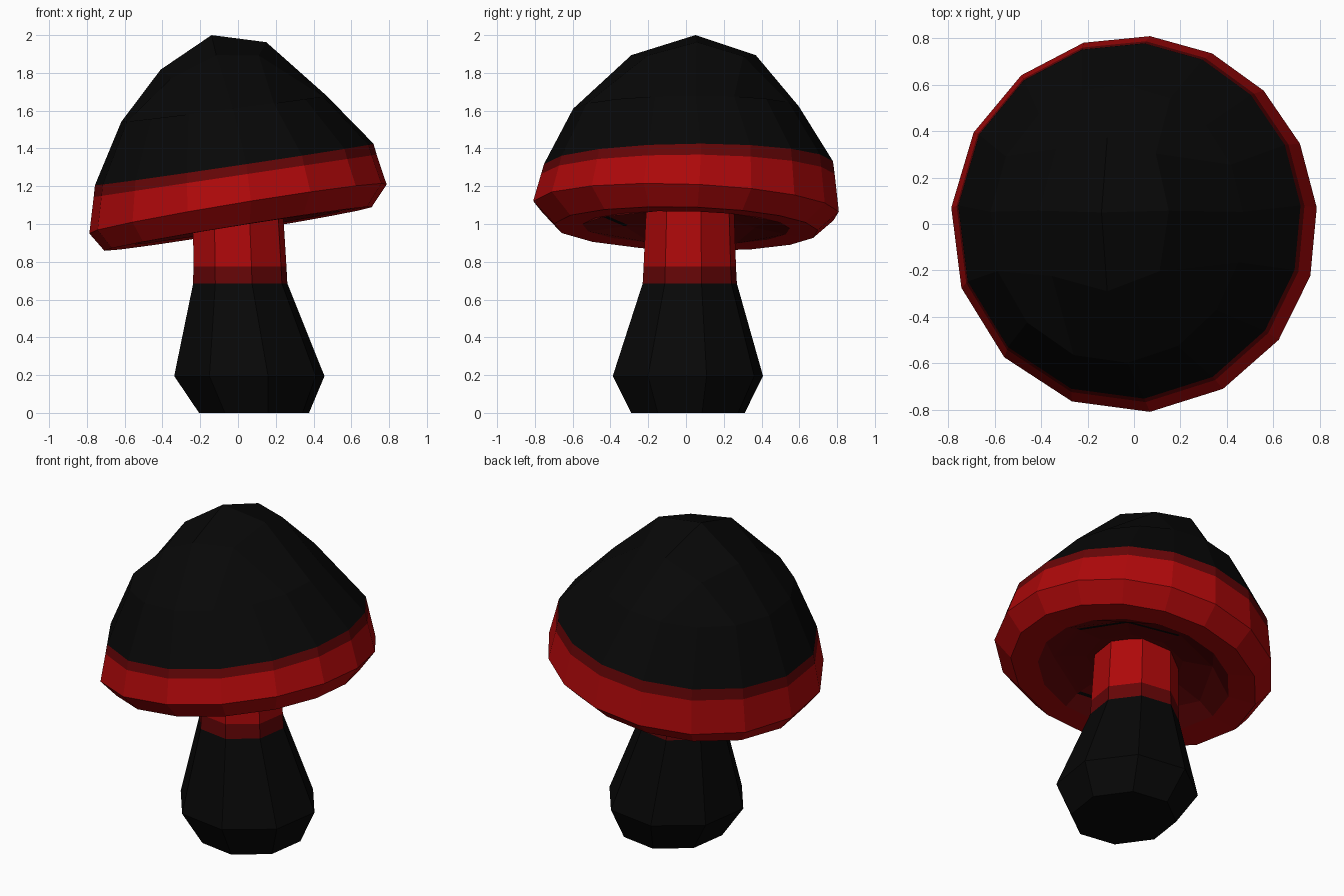
import bpy, bmesh, math

cube = bpy.data.objects.get("Cube")
if cube:
    bpy.data.objects.remove(cube, do_unlink=True)


def material(name, color):
    m = bpy.data.materials.new(name)
    m.use_nodes = True
    m.diffuse_color = (*color, 1)
    bsdf = m.node_tree.nodes["Principled BSDF"]
    bsdf.inputs["Base Color"].default_value = (*color, 1)
    bsdf.inputs["Roughness"].default_value = 0.8
    return m


BLACK, RED, DARK = range(3)
mats = [material("black", (0.0022, 0.0022, 0.0022)),
        material("red", (0.42, 0.0025, 0.003)),
        material("dark red", (0.13, 0.0015, 0.002))]


def ring(bm, sides, spec, turn=0, skew=0, bulge=1, drop=0):
    """Tilted ring; bulge and drop move the odd corners out and down."""
    cx, cy, cz, rx, ry, sx, sy = spec
    verts = []
    for i in range(sides):
        t = math.tau * i / sides
        a = t + math.radians(turn + skew * (math.cos(t) - math.sin(t)))
        k = bulge if i % 2 else 1
        dx, dy = k * rx * math.cos(a), k * ry * math.sin(a)
        z = cz + sx * dx + sy * dy - (drop if i % 2 else 0)
        verts.append(bm.verts.new((cx + dx, cy + dy, z)))
    return verts


def face(bm, verts, colour):
    bm.faces.new(verts).material_index = colour


def band(bm, low, high, colour, marked=(), mark=BLACK):
    n = len(low)
    for i in range(n):
        j = (i + 1) % n
        face(bm, (low[i], low[j], high[j], high[i]), mark if i in marked else colour)


def grid_band(bm, outer, inner, colour):
    """Join 16 outer points to 8 inner ones as a square grid does."""
    for s in range(4):
        o = [outer[(4 * s + k) % 16] for k in range(5)]
        q = [inner[(2 * s + k) % 8] for k in range(3)]
        face(bm, (o[0], o[1], q[1], q[0]), colour)
        face(bm, (o[1], o[2], o[3], q[1]), colour)
        face(bm, (o[3], o[4], q[2], q[1]), colour)


def finish(bm, name):
    bmesh.ops.recalc_face_normals(bm, faces=bm.faces[:])
    me = bpy.data.meshes.new(name)
    bm.to_mesh(me)
    bm.free()
    for m in mats:
        me.materials.append(m)
    bpy.context.collection.objects.link(bpy.data.objects.new(name, me))


# Stem: black bulb, dark collar, red neck
bm = bmesh.new()
loops = [ring(bm, 8, spec, turn=14) for spec in [
    (0.085, 0.01, 0.0, 0.30, 0.31, 0, 0),
    (0.06, 0.01, 0.195, 0.41, 0.41, 0, 0),
    (0.012, 0.02, 0.685, 0.257, 0.257, 0, 0),
    (0.01, 0.02, 0.775, 0.254, 0.252, 0, 0),
    (0.0, 0.022, 1.08, 0.245, 0.24, 0, 0)]]
for low, high, colour in zip(loops, loops[1:], (BLACK, BLACK, DARK, RED)):
    band(bm, low, high, colour)
face(bm, loops[0], BLACK)
face(bm, loops[-1], RED)
finish(bm, "stem")

# Cap rim: flat underside, red edge, dark trim, lower dome
bm = bmesh.new()
loops = [ring(bm, 16, spec, skew=5) for spec in [
    (0.0, 0.0, 0.98, 0.55, 0.55, 0.16, -0.02),
    (0.0, 0.0, 0.975, 0.71, 0.70, 0.163, -0.025),
    (0.0, 0.0, 1.082, 0.79, 0.812, 0.165, -0.035),
    (-0.015, 0.01, 1.255, 0.752, 0.78, 0.15, 0.0),
    (-0.02, 0.013, 1.315, 0.74, 0.768, 0.149, 0.01),
    (-0.075, 0.0, 1.61, 0.545, 0.60, 0.128, 0.01)]]
for low, high, colour in zip(loops, loops[1:], (RED, RED, RED, DARK, BLACK)):
    band(bm, low, high, colour)

# Cap crown: eight-point ring and a peak
crown = ring(bm, 8, (-0.13, 0.04, 1.89, 0.28, 0.33, 0.26, 0.0),
             skew=3, bulge=1.13, drop=0.06)
grid_band(bm, loops[-1], crown, BLACK)
peak = bm.verts.new((-0.14, 0.05, 2.0))
for s in range(4):
    face(bm, (crown[2 * s], crown[2 * s + 1], crown[(2 * s + 2) % 8], peak), BLACK)

# Cap recess: dark hollow with black slits along some edges
hollow = [ring(bm, 8, spec, skew=5) for spec in [
    (0.0, 0.0, 1.03, 0.46, 0.46, 0.15, -0.02),
    (0.0, 0.0, 1.035, 0.435, 0.435, 0.15, -0.02),
    (0.0, 0.01, 1.06, 0.28, 0.28, 0.13, -0.02)]]
grid_band(bm, loops[0], hollow[0], DARK)
band(bm, hollow[0], hollow[1], DARK, marked=(0, 1, 5))
band(bm, hollow[1], hollow[2], DARK)
face(bm, hollow[2], DARK)
finish(bm, "cap")
